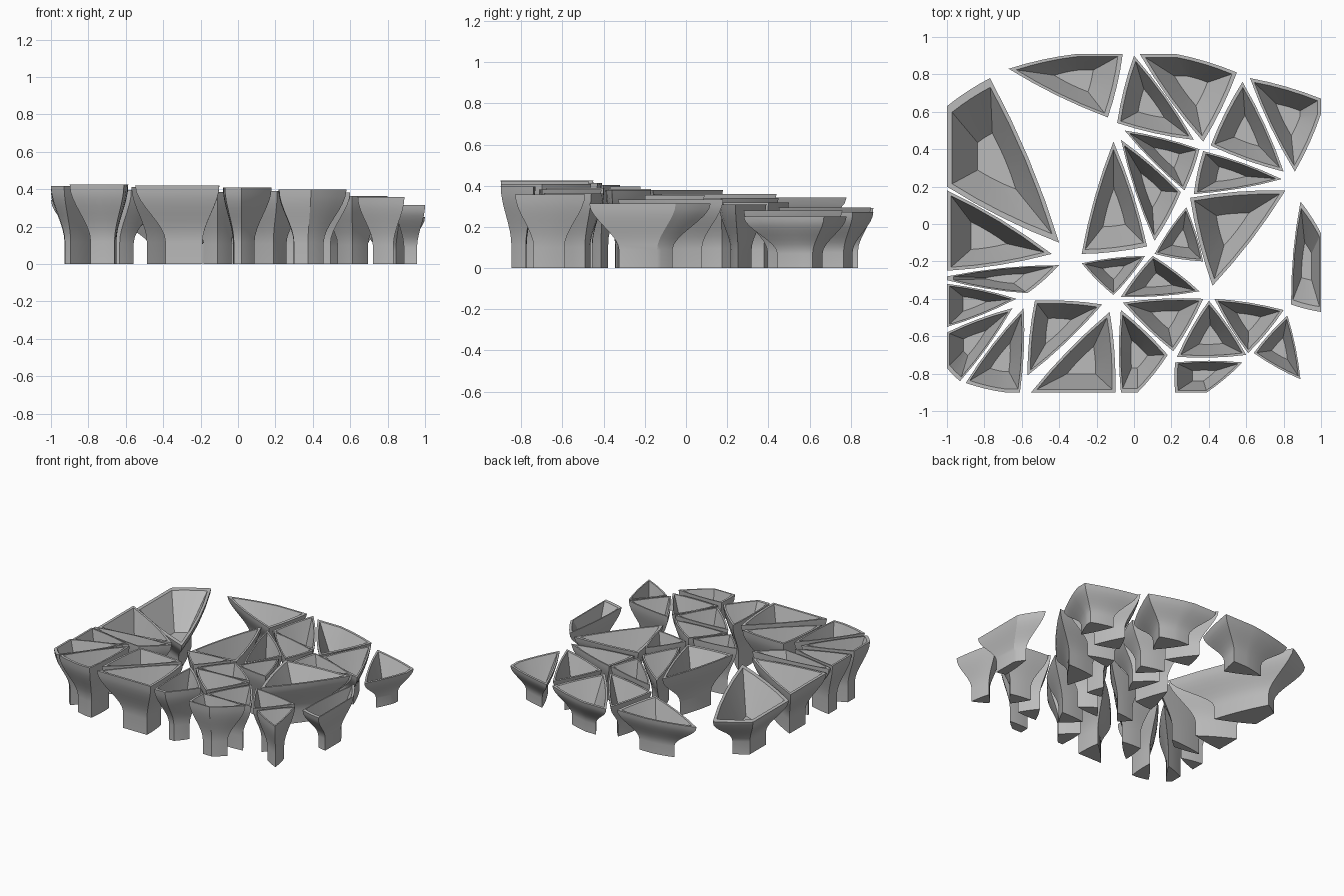
import bpy
import bmesh
from mathutils import Vector

default_cube = bpy.data.objects.get("Cube")
if default_cube:
    bpy.data.objects.remove(default_cube, do_unlink=True)

concrete = bpy.data.materials.new("light_grey_concrete")
concrete.use_nodes = True
concrete.diffuse_color = (0.5, 0.5, 0.5, 1)
concrete.node_tree.nodes["Principled BSDF"].inputs["Base Color"].default_value = (0.5, 0.5, 0.5, 1)

FOOT_SCALE = 0.44      # foot outline relative to the rim outline
FLOOR_SCALE = 0.34     # floor of the hollow
LIP_SCALE = 0.89       # inner edge of the rim
BOW = 0.025            # outward curve of every free edge
STEPS = 4              # segments along each edge


def on_site_border(a, b):
    """Edges lying along the rectangular outer limit stay straight."""
    same_side = abs(a.x - b.x) < 0.001 and abs(a.x) > 0.99
    same_front = abs(a.y - b.y) < 0.001 and abs(a.y) > 0.89
    return same_side or same_front


def bowed_outline(corners):
    """Turn clockwise corners into an outline with gently bowed edges."""
    outline = []
    for a, b in zip(corners, corners[1:] + corners[:1]):
        if on_site_border(a, b):
            outline.append(a)
            continue
        edge = b - a
        outward = Vector((-edge.y, edge.x))
        for i in range(STEPS):
            t = i / STEPS
            outline.append(a + edge * t + outward * BOW * 4 * t * (1 - t))
    return outline


def area_centre(outline):
    total, centre = 0, Vector((0, 0))
    for a, b in zip(outline, outline[1:] + outline[:1]):
        cross = a.x * b.y - b.x * a.y
        total += cross
        centre += (a + b) * cross
    return centre / (3 * total)


def roof_height(p):
    """Rims step down over a gently domed, tilted surface."""
    return 0.36 - 0.085 * p.y - 0.04 * p.x - 0.03 * p.x ** 2 - 0.02 * p.y ** 2


def flared_profile():
    """(scale, height fraction) pairs: foot, flare, rim, hollow, floor."""
    profile = [(FOOT_SCALE, 0)]
    for i in range(9):
        t = i / 8
        ease = t * t * (3 - 2 * t)
        profile.append((FOOT_SCALE + (1 - FOOT_SCALE) * ease, 0.28 + 0.72 * t))
    profile += [(LIP_SCALE, 1), (FLOOR_SCALE, 0.36)]
    return profile


def flared_column(name, corners):
    outline = bowed_outline([Vector(c) / 100 for c in corners])
    centre = area_centre(outline)
    height = roof_height(centre)
    bm = bmesh.new()
    rings = []
    for scale, level in flared_profile():
        ring = [centre + (p - centre) * scale for p in outline]
        rings.append([bm.verts.new((p.x, p.y, level * height)) for p in ring])
    for low, high in zip(rings, rings[1:]):
        for i in range(len(low)):
            bm.faces.new((low[i - 1], low[i], high[i], high[i - 1]))
    bm.faces.new(rings[0])
    bm.faces.new(rings[-1])
    bmesh.ops.recalc_face_normals(bm, faces=bm.faces)
    mesh = bpy.data.meshes.new(name)
    bm.to_mesh(mesh)
    bm.free()
    mesh.materials.append(concrete)
    column = bpy.data.objects.new(name, mesh)
    bpy.context.collection.objects.link(column)
    return column


# Corner outlines, clockwise from above, in hundredths of a unit
left_group = [
    [(-100, 63), (-77, 78), (-40, -10), (-100, 20)],
    [(-100, 18), (-44, -16), (-100, -25)],
    [(-100, -28), (-40, -22), (-57, -37), (-100, -30)],
    [(-100, -32), (-63, -40), (-100, -55)],
    [(-100, -58), (-65, -45), (-93, -84), (-100, -77)],
    [(-59, -45), (-61, -90), (-69, -90), (-90, -85)],
]
front_group = [
    [(-53, -41), (-17, -43), (-57, -81)],
    [(-13, -47), (-10, -90), (-55, -90)],
    [(-7, -46), (18, -70), (2, -90), (-7, -90)],
    [(-6, -42), (37, -40), (21, -68)],
    [(40, -41), (60, -70), (23, -71)],
    [(43, -40), (80, -46), (61, -69)],
    [(82, -49), (89, -83), (64, -69)],
    [(22, -74), (58, -74), (39, -90), (22, -90)],
]
middle_group = [
    [(89, 12), (100, -5), (100, -47), (84, -43)],
    [(-28, -21), (6, -17), (-11, -38)],
    [(10, -17), (35, -36), (-7, -39)],
    [(-11, 44), (7, -12), (-28, -16)],
    [(-7, 45), (25, 17), (11, -9)],
    [(-5, 50), (35, 40), (27, 18)],
    [(37, 39), (79, 24), (32, 16)],
    [(30, 14), (81, 18), (42, -33)],
    [(28, 9), (37, -20), (11, -16)],
]
back_group = [
    [(-67, 83), (-30, 91), (-6, 91), (-14, 57)],
    [(0, 90), (32, 45), (-9, 54)],
    [(3, 91), (22, 91), (55, 81), (37, 44)],
    [(58, 76), (80, 28), (41, 42)],
    [(62, 78), (100, 67), (100, 59), (86, 28)],
]

columns = []
for side, group in (("left", left_group), ("front", front_group),
                    ("middle", middle_group), ("back", back_group)):
    for number, corners in enumerate(group, 1):
        columns.append(flared_column(f"{side}_flared_column_{number}", corners))

# Smooth flares with crisp rims and corners
bpy.ops.object.select_all(action="DESELECT")
for column in columns:
    column.select_set(True)
bpy.context.view_layer.objects.active = columns[0]
bpy.ops.object.shade_smooth_by_angle(angle=0.5)
